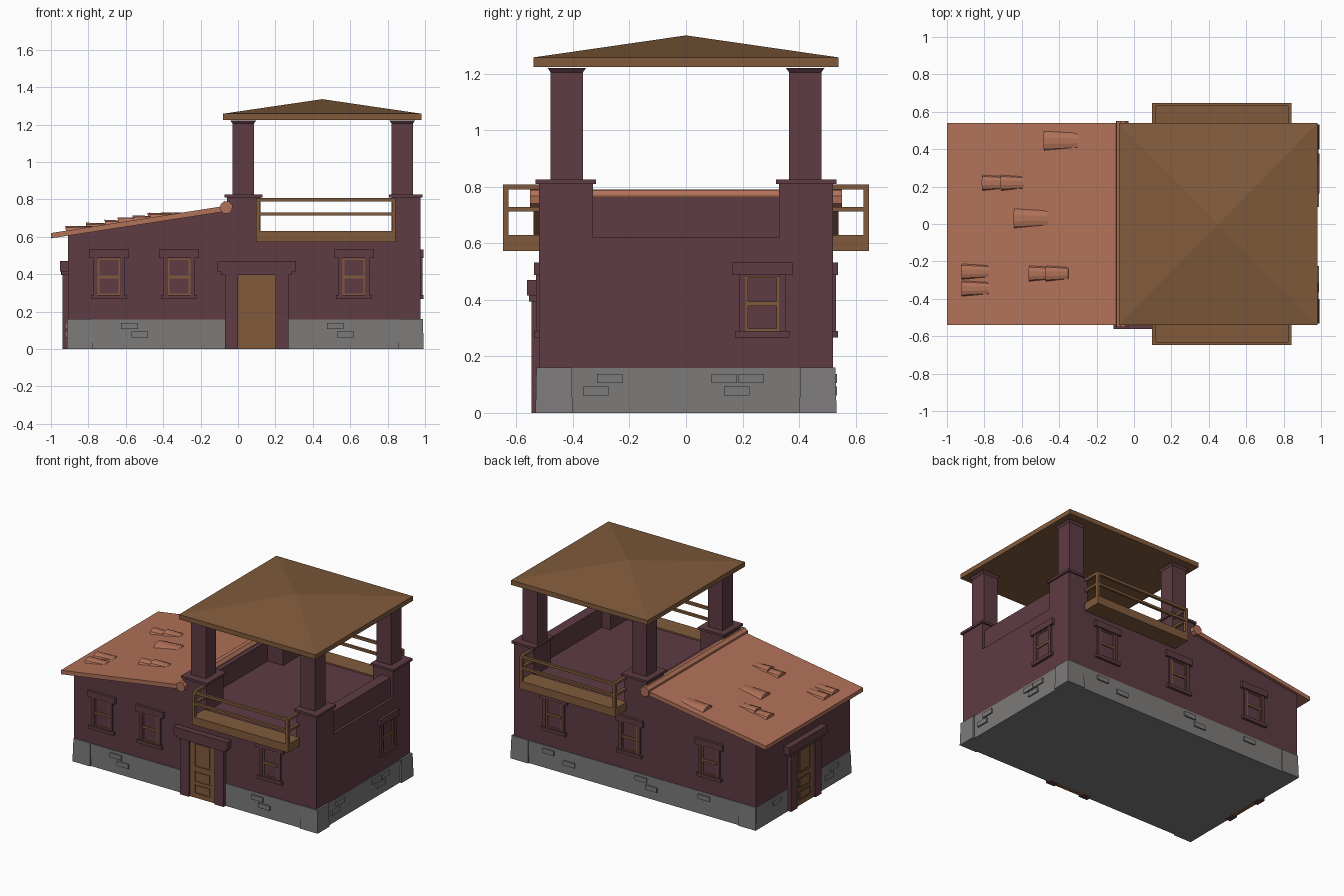
import bpy, bmesh
from math import atan, pi, cos, sin
from mathutils import Matrix, Vector

if "Cube" in bpy.data.objects:
    bpy.data.objects.remove(bpy.data.objects["Cube"])


def material(name, rgb):
    m = bpy.data.materials.new(name)
    m.use_nodes = True
    m.diffuse_color = (*rgb, 1)
    m.node_tree.nodes["Principled BSDF"].inputs["Base Color"].default_value = (*rgb, 1)
    return m


PLASTER = material("plum plaster", (0.112, 0.045, 0.057))
WOOD = material("brown wood", (0.220, 0.104, 0.045))
STONE = material("grey stone", (0.205, 0.198, 0.195))
CLAY = material("terracotta", (0.440, 0.168, 0.100))


def add_box(bm, x, y, z, taper=1):
    """Box from three (min, max) spans; taper scales the top."""
    cx, cy = sum(x) / 2, sum(y) / 2
    mat = Matrix.Translation((cx, cy, sum(z) / 2)) @ Matrix.Diagonal(
        (x[1] - x[0], y[1] - y[0], z[1] - z[0], 1))
    verts = bmesh.ops.create_cube(bm, size=1, matrix=mat)["verts"]
    for v in verts:
        if v.co.z > sum(z) / 2:
            v.co.x = cx + (v.co.x - cx) * taper
            v.co.y = cy + (v.co.y - cy) * taper
    return verts


def add_prism(bm, profile, y):
    """Extrude an x-z outline along y."""
    face = bm.faces.new([bm.verts.new((px, y[0], pz)) for px, pz in profile])
    out = bmesh.ops.extrude_face_region(bm, geom=[face])["geom"]
    bmesh.ops.translate(bm, vec=(0, y[1] - y[0], 0),
                        verts=[v for v in out if isinstance(v, bmesh.types.BMVert)])


def finish(bm, name, mat, place=None):
    bmesh.ops.recalc_face_normals(bm, faces=bm.faces)
    mesh = bpy.data.meshes.new(name)
    bm.to_mesh(mesh)
    bm.free()
    mesh.materials.append(mat)
    ob = bpy.data.objects.new(name, mesh)
    if place:
        ob.matrix_world = place
    bpy.context.collection.objects.link(ob)
    return ob


def boxes(name, mat, spans, place=None):
    bm = bmesh.new()
    for s in spans:
        add_box(bm, *s)
    return finish(bm, name, mat, place)


# Wall frames: local x runs along the wall, local -y points outward
X0, X1, Y = -0.91, 0.975, 0.52


def on_wall(side, pos):
    loc, turn = {"front": ((pos, -Y), 0), "right": ((X1, pos), pi / 2),
                 "back": ((pos, Y), pi), "left": ((X0, pos), -pi / 2)}[side]
    return Matrix.Translation((*loc, 0)) @ Matrix.Rotation(turn, 4, "Z")


# House body with sloping west wing and terrace floor
bm = bmesh.new()
add_prism(bm, [(X0, 0.1), (X1, 0.1), (X1, 0.62), (-0.06, 0.62), (-0.06, 0.75), (X0, 0.615)], (-Y, Y))
finish(bm, "house_walls", PLASTER)

# Stone base with tapered corner blocks
E = 0.004
boxes("stone_base", STONE, [((X0 - E, X1 + E), (-Y - E, Y + E), (0, 0.158))])
bm = bmesh.new()
for cx in (-0.846, 0.924):
    for cy in (-0.467, 0.467):
        add_box(bm, (cx - 0.069, cx + 0.069), (cy - 0.066, cy + 0.066), (0, 0.161), 0.93)
finish(bm, "corner_stones", STONE)

# Raised bricks: position along wall for upper and lower courses
for side, upper, lower in [("front", (-0.58, 0.52), (-0.525, 0.575)),
                           ("right", (-0.27, 0.135, 0.23), (-0.32, 0.18)),
                           ("back", (0.70, -0.02, -0.51), (0.54, -0.10)),
                           ("left", (-0.33, 0.30), (-0.28,))]:
    for course, row in ((0.122, upper), (0.077, lower)):
        for p in row:
            boxes(side + "_brick", STONE,
                  [((-0.045, 0.045), (-0.014, 0.01), (course - 0.016, course + 0.016))],
                  on_wall(side, p))


# Windows
def window(side, pos):
    place = on_wall(side, pos)
    boxes(side + "_window_surround", PLASTER, [
        ((-0.107, 0.107), (-0.018, 0.01), (0.488, 0.532)),
        ((-0.097, 0.097), (-0.018, 0.01), (0.267, 0.29)),
        ((-0.083, -0.06), (-0.011, 0.01), (0.29, 0.488)),
        ((0.06, 0.083), (-0.011, 0.01), (0.29, 0.488))], place)
    boxes(side + "_window_frame", WOOD, [
        ((-0.06, -0.051), (-0.006, 0.01), (0.29, 0.485)),
        ((0.051, 0.06), (-0.006, 0.01), (0.29, 0.485)),
        ((-0.06, 0.06), (-0.006, 0.01), (0.29, 0.298)),
        ((-0.06, 0.06), (-0.006, 0.01), (0.477, 0.485)),
        ((-0.055, 0.055), (-0.008, 0.01), (0.378, 0.394))], place)


for side, spots in (("front", (-0.69, -0.315, 0.62)), ("right", (0.27,)),
                    ("back", (0.66, 0.07, -0.55))):
    for p in spots:
        window(side, p)


# Doors with inset panels and a heavy surround
def door(side, pos):
    place = on_wall(side, pos)
    boxes(side + "_door_surround", PLASTER, [
        ((-0.17, -0.1), (-0.027, 0.02), (0, 0.415)),
        ((0.1, 0.17), (-0.027, 0.02), (0, 0.415)),
        ((-0.19, 0.19), (-0.035, 0.02), (0.395, 0.42)),
        ((-0.21, 0.21), (-0.042, 0.02), (0.415, 0.47))], place)
    bars = [((-0.1, 0.1), (-0.008, 0.02), (0, 0.415))]
    bars += [(s, (-0.014, 0), (0, 0.415)) for s in ((-0.1, -0.062), (0.062, 0.1))]
    bars += [((-0.062, 0.062), (-0.014, 0), s)
             for s in ((0, 0.033), (0.097, 0.115), (0.19, 0.222), (0.388, 0.415))]
    bars += [((-0.052, 0.052), (-0.013, 0), s)
             for s in ((0.042, 0.088), (0.124, 0.181), (0.232, 0.378))]
    boxes(side + "_door", WOOD, bars, place)


door("front", 0.1)
door("left", 0)

# Terrace corner piers, parapets and roof posts
for bx, px in (((-0.06, 0.12), 0.028), ((0.82, X1), 0.878)):
    for s in (-1, 1):
        yspan = lambda a, b: tuple(sorted((s * a, s * b)))
        py = s * 0.422
        boxes("terrace_pier", PLASTER, [
            (bx, yspan(0.33, Y), (0.6, 0.812)),
            ((bx[0] - 0.012, bx[1] + 0.012), yspan(0.318, 0.532), (0.81, 0.826))])
        boxes("roof_post", PLASTER, [
            ((px - 0.057, px + 0.057), (py - 0.057, py + 0.057), (0.82, 1.205)),
            ((px - 0.057, px + 0.057), (py - 0.057, py + 0.057), (1.205, 1.221), 1.2)])
boxes("terrace_parapets", PLASTER, [
    ((0.885, X1 - 0.018), (-0.34, 0.34), (0.6, 0.762)),
    ((-0.06, 0.0), (-0.34, 0.34), (0.6, 0.762))])

# Balconies front and back
for side in ("front", "back"):
    bars = [((-0.373, 0.373), (-0.128, 0.005), (0.573, 0.63))]
    bars += [((s * 0.363 - 0.01, s * 0.363 + 0.01), (-0.128, -0.108), (0.63, 0.808)) for s in (-1, 1)]
    for z in ((0.713, 0.729), (0.79, 0.808)):
        bars.append(((-0.353, 0.353), (-0.128, -0.11), z))
        bars += [((s * 0.363 - 0.01, s * 0.363 + 0.01), (-0.108, 0.005), z) for s in (-1, 1)]
    boxes(side + "_balcony", WOOD, bars, on_wall(side, 0.47))

# Hipped tower roof
bm = bmesh.new()
add_box(bm, (-0.08, 0.982), (-0.54, 0.54), (1.225, 1.258))
top = max(bm.faces, key=lambda f: f.calc_center_median().z)
peak = bmesh.ops.poke(bm, faces=[top])["verts"][0]
peak.co.z = 1.336
finish(bm, "tower_roof", WOOD)

# Lean-to clay roof with rounded ridge roll
SLOPE = 0.156
roof_z = lambda x: 0.62 + (x + 1) * SLOPE
bm = bmesh.new()
add_prism(bm, [(-1, 0.592), (-0.06, roof_z(-0.06) - 0.03), (-0.06, roof_z(-0.06)), (-1, 0.62)], (-0.54, 0.54))
finish(bm, "lean_to_roof", CLAY)
bm = bmesh.new()
add_prism(bm, [(-0.063 + 0.035 * cos(a * pi / 4 + 0.3), 0.757 + 0.035 * sin(a * pi / 4 + 0.3))
               for a in range(8)], (-0.552, 0.552))
finish(bm, "ridge_roll", CLAY)


# Loose curved tiles that sink into the slope uphill
def tile(x, y, length, width):
    bm = bmesh.new()
    rings = []
    for end, w, h in ((0, width / 2, 0.03), (length, width * 0.4, 0.004)):
        rings.append([bm.verts.new((end, -w * cos(a * pi / 5), h * sin(a * pi / 5) - 0.002))
                      for a in range(6)])
    bm.faces.new(rings[0])
    bm.faces.new(rings[1])
    for i in range(6):
        j = (i + 1) % 6
        bm.faces.new((rings[0][i], rings[0][j], rings[1][j], rings[1][i]))
    place = Matrix.Translation(Vector((x, y, roof_z(x)))) @ Matrix.Rotation(-atan(SLOPE), 4, "Y")
    finish(bm, "roof_tile", CLAY, place)


for x, y, length in ((-0.48, 0.445, 0.18), (-0.64, 0.03, 0.18), (-0.92, -0.255, 0.145),
                     (-0.92, -0.345, 0.145), (-0.81, 0.22, 0.13), (-0.71, 0.22, 0.12),
                     (-0.56, -0.265, 0.13), (-0.47, -0.265, 0.12)):
    tile(x, y, length, 0.105 if length > 0.15 else 0.085)
